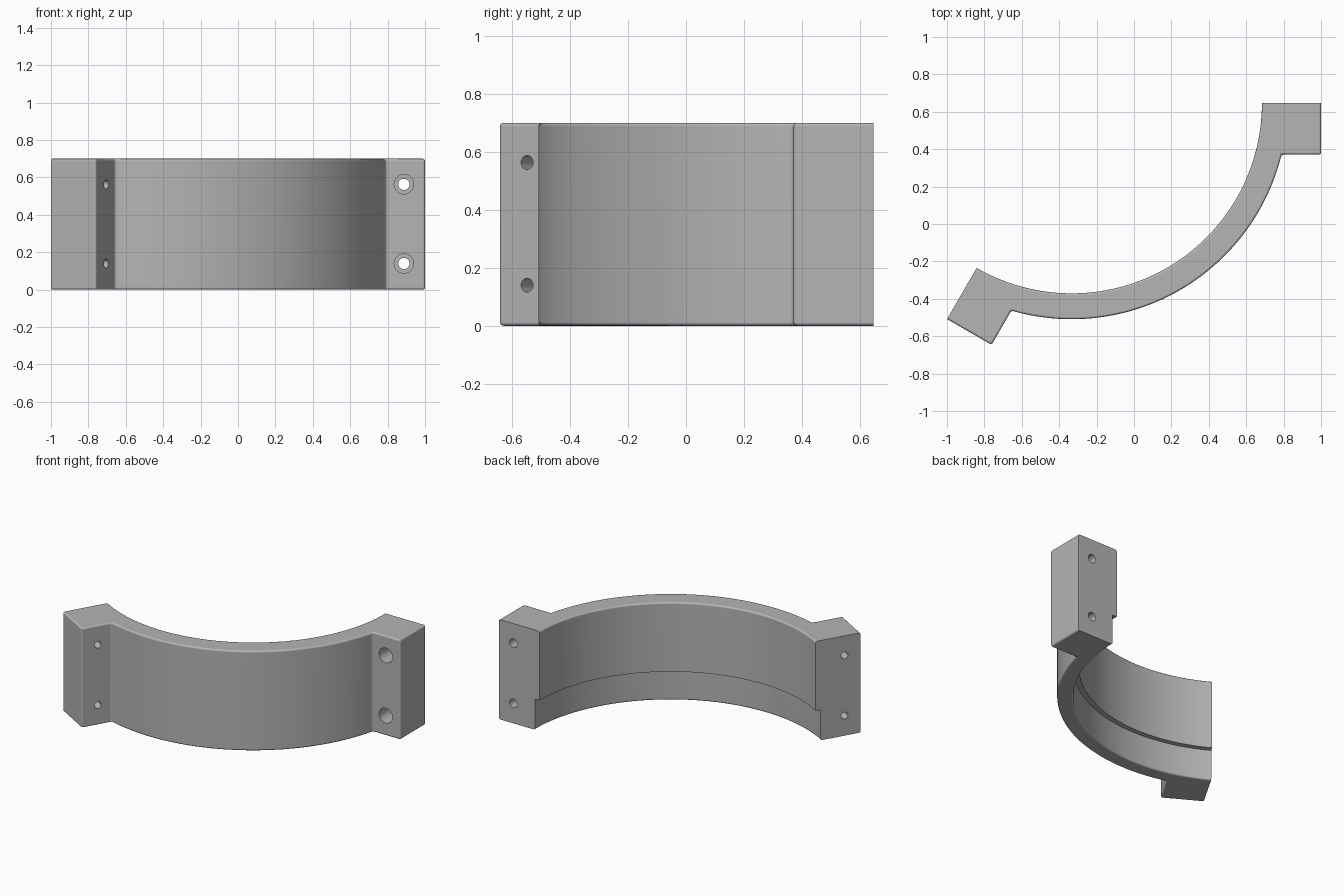
import bpy, bmesh, math
from mathutils import Vector

cube = bpy.data.objects.get("Cube")
if cube:
    bpy.data.objects.remove(cube, do_unlink=True)

# Main dimensions
CENTRE = Vector((-0.333, 0.646, 0))
HEIGHT, STEP_Z = 0.70, 0.215
R_IN, R_RECESS, R_OUT, R_LUG = 1.017, 1.052, 1.155, 1.333
LUG = 0.275
START, END = math.radians(240), math.radians(360)
SEGMENTS = 72
R_BOLT = 1.22

grey = bpy.data.materials.new("grey metal")
grey.use_nodes = True
COLOUR = (0.46, 0.46, 0.46, 1)
grey.diffuse_color = COLOUR
grey.node_tree.nodes["Principled BSDF"].inputs["Base Color"].default_value = COLOUR


def at(angle, radius, along=0.0):
    """Point at a radius, shifted along the tangent."""
    radial = Vector((math.cos(angle), math.sin(angle), 0))
    tangent = Vector((-math.sin(angle), math.cos(angle), 0))
    return CENTRE + radial * radius + tangent * along


def arc(radius, a0, a1):
    return [at(a0 + (a1 - a0) * i / SEGMENTS, radius) for i in range(SEGMENTS + 1)]


# Outlines: band with a square lug at each end
trim = math.asin(LUG / R_OUT)
outer = ([at(START, R_LUG), at(START, R_LUG, LUG)]
         + arc(R_OUT, START + trim, END - trim)
         + [at(END, R_LUG, -LUG), at(END, R_LUG)])

bm = bmesh.new()


def row(points, z):
    return [bm.verts.new((p.x, p.y, z)) for p in points]


def wall(a, b):
    for i in range(len(a) - 1):
        bm.faces.new((a[i], a[i + 1], b[i + 1], b[i]))


outer_low, outer_top = row(outer, 0), row(outer, HEIGHT)
recess_low = row(arc(R_RECESS, START, END), 0)
recess_top = row(arc(R_RECESS, START, END), STEP_Z)
bore_low = row(arc(R_IN, START, END), STEP_Z)
bore_top = row(arc(R_IN, START, END), HEIGHT)
wall(outer_low, outer_top)
wall(recess_top, recess_low)
wall(bore_low, recess_top)
wall(bore_top, bore_low)
bm.faces.new(outer_top + bore_top[::-1])
bm.faces.new(recess_low + outer_low[::-1])
loops = (outer_low, outer_top, bore_top, bore_low, recess_top, recess_low)
for end in (0, -1):
    bm.faces.new([loop[end] for loop in loops])
bmesh.ops.recalc_face_normals(bm, faces=bm.faces)

# Round the edges, leaving the mating ends and the step sharp
end_verts = {loop[i] for loop in loops for i in (0, -1)}
step_verts = set(recess_top) | set(bore_low)
edges = [e for e in bm.edges
         if e.calc_face_angle(0) > math.radians(10)
         and not all(v in end_verts for v in e.verts)
         and not all(v in step_verts for v in e.verts)]
bmesh.ops.bevel(bm, geom=edges, offset=0.012, offset_type='OFFSET', segments=3,
                profile=0.5, affect='EDGES', clamp_overlap=True)
mesh = bpy.data.meshes.new("clamp_band")
bm.to_mesh(mesh)
bm.free()
mesh.materials.append(grey)
band = bpy.data.objects.new("clamp_band", mesh)
bpy.context.collection.objects.link(band)


def drill(angle, radius, from_t, to_t, z):
    """Cut a round hole along the tangent direction."""
    a, b = at(angle, R_BOLT, from_t), at(angle, R_BOLT, to_t)
    spot = (a + b) / 2
    bpy.ops.mesh.primitive_cylinder_add(vertices=32, radius=radius, depth=(b - a).length,
                                        location=(spot.x, spot.y, z))
    cutter = bpy.context.object
    cutter.name = "hole_cutter"
    cutter.hide_render = True
    cutter.rotation_euler = (b - a).to_track_quat('Z', 'Y').to_euler()
    cutter.data.materials.append(grey)
    bpy.context.view_layer.objects.active = band
    mod = band.modifiers.new("hole", 'BOOLEAN')
    mod.operation, mod.solver, mod.object = 'DIFFERENCE', 'EXACT', cutter
    bpy.ops.object.modifier_apply(modifier=mod.name)
    bpy.data.objects.remove(cutter, do_unlink=True)


# Threaded holes in one lug, counterbored holes in the other
for z in (0.14, 0.563):
    drill(START, 0.024, -0.1, LUG + 0.1, z)
    drill(END, 0.03, -LUG - 0.1, 0.1, z)
    drill(END, 0.052, -LUG - 0.1, -LUG + 0.12, z)

# Smooth the curved faces
bpy.ops.object.select_all(action='DESELECT')
band.select_set(True)
bpy.context.view_layer.objects.active = band
bpy.ops.object.shade_smooth_by_angle(angle=math.radians(35))
normals = band.modifiers.new("weighted_normals", 'WEIGHTED_NORMAL')
normals.keep_sharp = True
